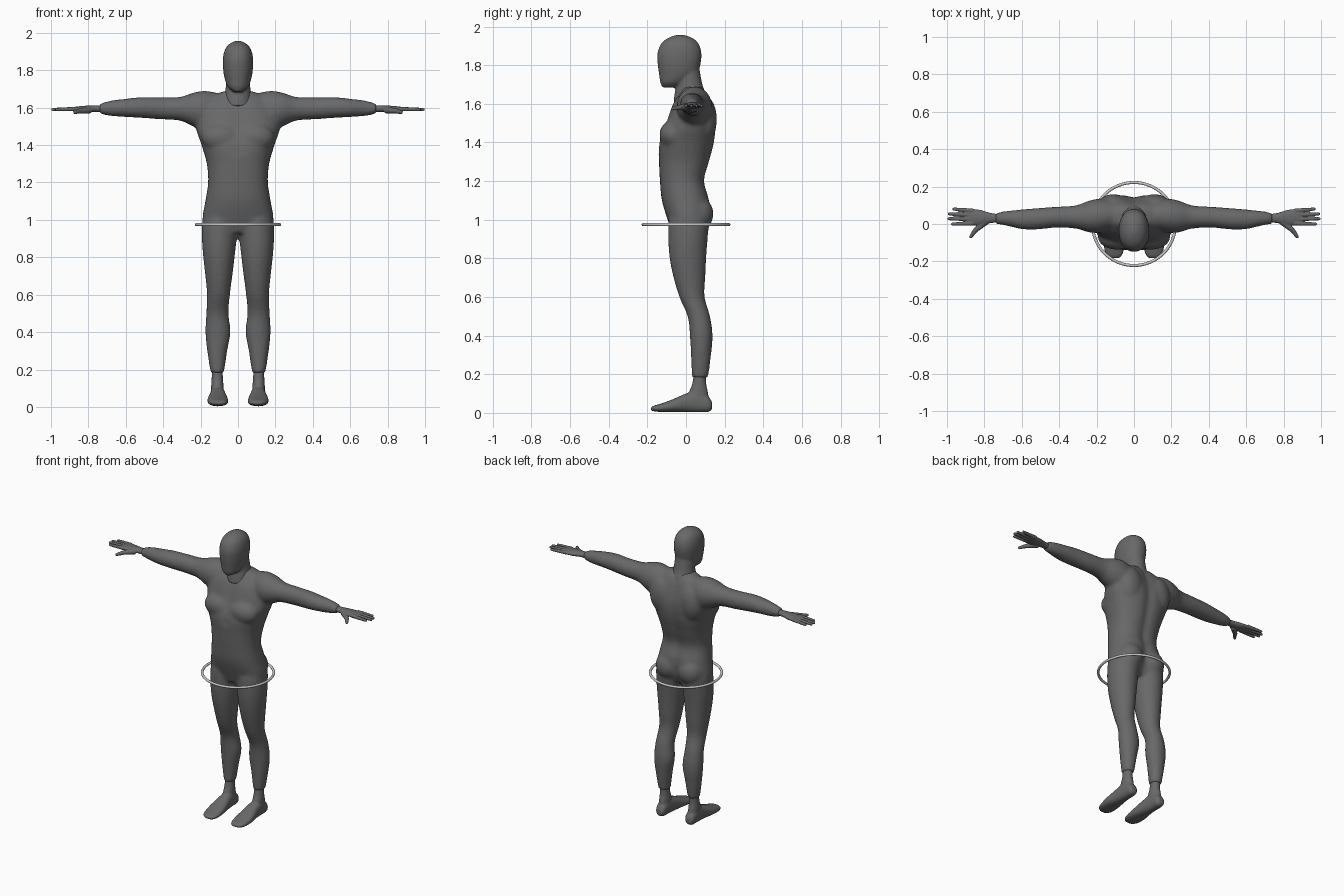
import bpy, bmesh, math
from mathutils import Vector, Matrix

old = bpy.data.objects.get("Cube")
if old:
    bpy.data.objects.remove(old, do_unlink=True)


def make_material(name, value):
    mat = bpy.data.materials.new(name)
    mat.use_nodes = True
    colour = (value, value, value, 1)
    mat.diffuse_color = colour
    mat.node_tree.nodes["Principled BSDF"].inputs["Base Color"].default_value = colour
    return mat


body_grey = make_material("body grey", 0.14)
ring_grey = make_material("ring light grey", 0.6)


def spline(a, b, c, d, t):
    """Smooth interpolation between stations b and c."""
    return 0.5 * (2 * b + (c - a) * t + (2 * a - 5 * b + 4 * c - d) * t * t
                  + (3 * b - a - 3 * c + d) * t ** 3)


def loft(bm, axis, stations, side=1, power=1.0, shape=None, sides=32, steps=5):
    """Closed tube; a station is (position, low u, high u, low v, high v)."""
    rows = [Vector(s) for s in stations]
    padded = [rows[0]] + rows + [rows[-1]]
    path = [spline(*padded[i:i + 4], k / steps)
            for i in range(len(rows) - 1) for k in range(steps)] + [rows[-1]]
    rings = []
    for pos, u0, u1, v0, v1 in path:
        ring = []
        for k in range(sides):
            a = math.tau * k / sides
            c, s = math.cos(a), math.sin(a)
            c = math.copysign(abs(c) ** power, c)
            s = math.copysign(abs(s) ** power, s)
            point = [(u0 + u1 + (u1 - u0) * c) / 2, (v0 + v1 + (v1 - v0) * s) / 2]
            point.insert(axis, pos)
            p = Vector(point)
            if shape:
                p = shape(p)
            p.x *= side
            ring.append(bm.verts.new(p))
        rings.append(ring)
    for low, high in zip(rings, rings[1:]):
        for k in range(sides):
            n = (k + 1) % sides
            bm.faces.new((low[k], low[n], high[n], high[k]))
    bm.faces.new(rings[0])
    bm.faces.new(rings[-1])


def ball(bm, centre, radii, side=1):
    place = Matrix.Translation((centre[0] * side, centre[1], centre[2]))
    bmesh.ops.create_uvsphere(bm, u_segments=24, v_segments=16, radius=1,
                              matrix=place @ Matrix.Diagonal((*radii, 1)))


def rod(bm, start, end, r0, r1, side=1):
    """Tapered round-ended finger segment."""
    a, b = Vector(start), Vector(end)
    a.x *= side
    b.x *= side
    d = b - a
    turn = d.to_track_quat('Z', 'Y').to_matrix().to_4x4()
    bmesh.ops.create_cone(bm, cap_ends=True, segments=16, radius1=r0, radius2=r1,
                          depth=d.length, matrix=Matrix.Translation((a + b) / 2) @ turn)
    bmesh.ops.create_uvsphere(bm, u_segments=12, v_segments=8, radius=r1,
                              matrix=Matrix.Translation(b))


def fuse(name, bm, voxel, smoothing):
    """Blend overlapping shells into one smooth skin."""
    bmesh.ops.recalc_face_normals(bm, faces=bm.faces)
    mesh = bpy.data.meshes.new(name)
    bm.to_mesh(mesh)
    bm.free()
    mesh.materials.append(body_grey)
    obj = bpy.data.objects.new(name, mesh)
    bpy.context.collection.objects.link(obj)
    remesh = obj.modifiers.new("blend", 'REMESH')
    remesh.mode = 'VOXEL'
    remesh.voxel_size = voxel
    remesh.use_smooth_shade = True
    smooth = obj.modifiers.new("soften", 'SMOOTH')
    smooth.factor = 0.5
    smooth.iterations = smoothing
    return obj


# Torso with a spine groove and a shallow chest groove
def torso_shape(p):
    dent = math.exp(-(p.x / 0.035) ** 2)
    if p.y > 0.05:
        p.y -= 0.016 * dent
    elif p.z > 1.35:
        p.y += 0.008 * dent
    return p


body = bmesh.new()
loft(body, 2, [
    (0.93, -.16, .16, -.07, .09), (1.0, -.19, .19, -.095, .12),
    (1.1, -.175, .175, -.125, .125), (1.2, -.16, .16, -.135, .1),
    (1.3, -.167, .167, -.14, .125), (1.4, -.195, .195, -.142, .15),
    (1.5, -.225, .225, -.105, .157), (1.6, -.2, .2, -.07, .135),
    (1.66, -.14, .14, -.03, .11), (1.69, -.07, .07, -.02, .085),
], power=0.85, shape=torso_shape)

for side in (1, -1):
    # Leg down to the ankle cuff
    loft(body, 2, [
        (0.18, .075, .147, .03, .115), (0.3, .057, .165, .025, .13),
        (0.4, .04, .175, .02, .138), (0.5, .05, .17, .008, .125),
        (0.6, .043, .166, -.035, .097), (0.7, .03, .175, -.065, .1),
        (0.8, .018, .186, -.085, .105), (0.9, .007, .193, -.092, .112),
        (1.0, .0, .19, -.09, .12), (1.06, .02, .17, -.07, .11),
    ], side)
    # Arm out to the wrist cuff
    loft(body, 0, [
        (0.08, -.01, .11, 1.52, 1.67), (0.17, -.045, .135, 1.48, 1.69),
        (0.24, -.045, .125, 1.5, 1.68), (0.31, -.025, .1, 1.53, 1.658),
        (0.42, -.02, .092, 1.538, 1.655), (0.52, -.03, .085, 1.545, 1.656),
        (0.6, -.028, .078, 1.55, 1.648), (0.68, -.01, .07, 1.555, 1.638),
        (0.74, .0, .06, 1.567, 1.622),
    ], side)
    # Buttocks, chest and shoulder blades
    ball(body, (.085, .06, 1.03), (.085, .083, .09), side)
    ball(body, (.09, -.07, 1.44), (.105, .068, .075), side)
    ball(body, (.11, .1, 1.52), (.085, .06, .12), side)
fuse("body", body, 0.011, 8)

# Head and neck
head = bmesh.new()
loft(head, 2, [
    (1.685, -.025, .025, -.122, -.03), (1.71, -.054, .054, -.133, .0),
    (1.75, -.07, .07, -.139, .055), (1.8, -.079, .079, -.146, .074),
    (1.86, -.081, .081, -.148, .08), (1.91, -.07, .07, -.13, .066),
    (1.94, -.047, .047, -.095, .035), (1.957, -.015, .015, -.05, -.01),
], power=0.93)
loft(head, 2, [
    (1.61, -.085, .085, -.065, .11), (1.66, -.074, .074, -.058, .1),
    (1.7, -.067, .067, -.05, .085), (1.78, -.06, .06, -.05, .07),
])
fuse("head_and_neck", head, 0.007, 6)

for side, label in ((1, "left"), (-1, "right")):
    # Foot: sole from heel to toe, then the ankle
    foot = bmesh.new()
    loft(foot, 1, [
        (.135, .09, .13, .02, .055), (.115, .077, .143, .005, .085),
        (.06, .072, .147, .003, .115), (.0, .064, .152, .004, .1),
        (-.07, .054, .163, .004, .07), (-.13, .053, .16, .005, .048),
        (-.165, .063, .147, .008, .038), (-.183, .08, .125, .014, .028),
    ], side, power=0.85)
    loft(foot, 2, [
        (.04, .078, .142, .025, .12), (.1, .077, .144, .015, .115),
        (.15, .08, .141, .032, .105), (.2, .083, .14, .04, .105),
    ], side)
    fuse(label + "_foot", foot, 0.006, 4)

    # Hand: palm, four fingers and a thumb
    hand = bmesh.new()
    loft(hand, 0, [
        (.72, .01, .052, 1.575, 1.613), (.77, .004, .06, 1.576, 1.612),
        (.82, -.006, .075, 1.574, 1.61), (.87, -.007, .081, 1.579, 1.605),
        (.9, .0, .078, 1.584, 1.6),
    ], side)
    for y, spread, tip in ((.003, -.003, .97), (.026, .002, .99),
                           (.048, .006, .988), (.07, .01, .963)):
        rod(hand, (.86, y, 1.593), (tip, y + spread, 1.59), .0125, .0085, side)
    rod(hand, (.79, .015, 1.588), (.845, -.03, 1.582), .019, .014, side)
    rod(hand, (.845, -.03, 1.582), (.873, -.068, 1.575), .014, .009, side)
    fuse(label + "_hand", hand, 0.0035, 3)

# Hoop around the hips
bpy.ops.mesh.primitive_torus_add(major_radius=0.222, minor_radius=0.008,
                                 major_segments=64, minor_segments=12,
                                 location=(0, 0, 0.975))
hoop = bpy.context.object
hoop.name = "hip_hoop"
hoop.data.materials.append(ring_grey)
bpy.ops.object.shade_smooth()
